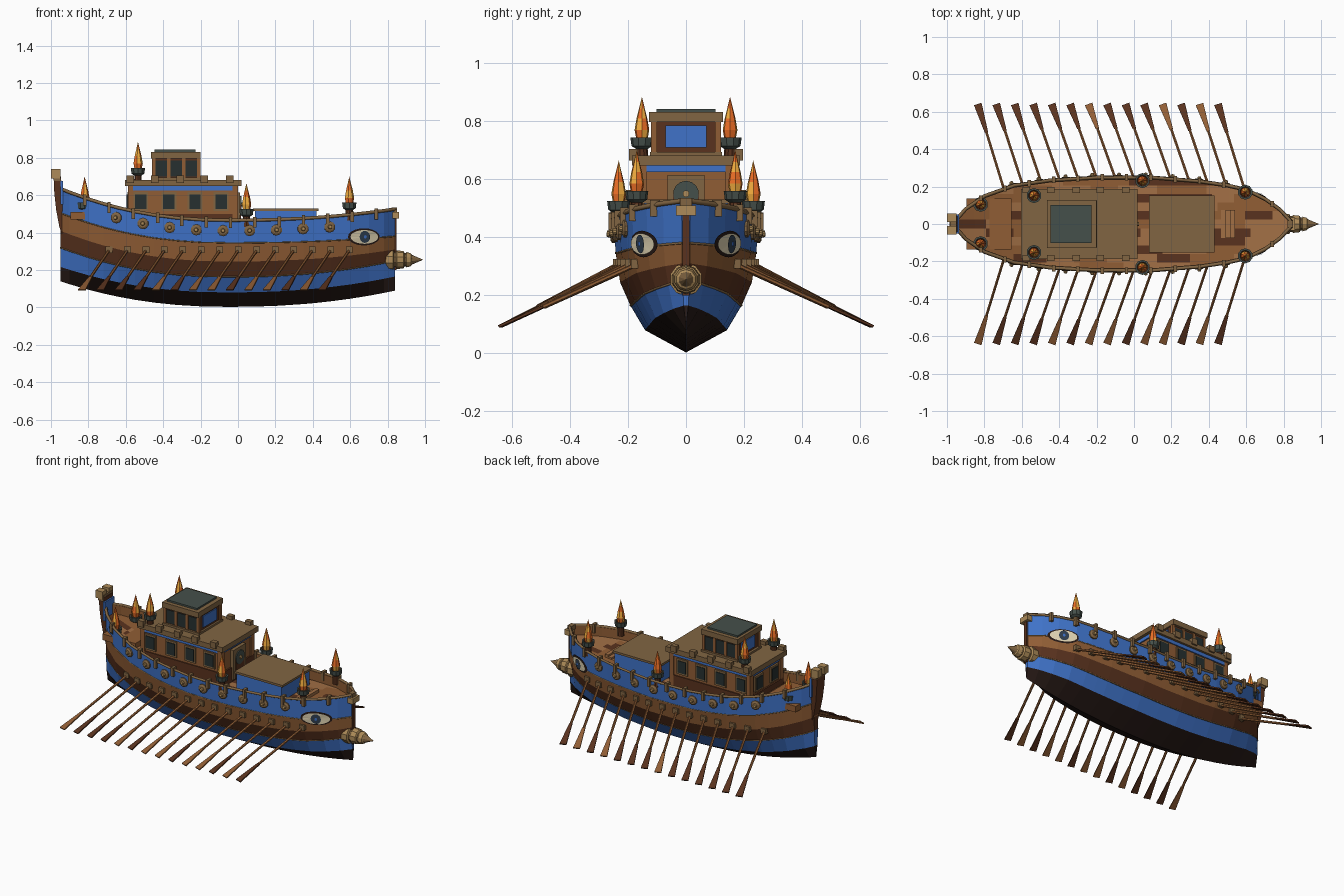
import bpy, bmesh, math, random
from mathutils import Vector, Matrix

if "Cube" in bpy.data.objects:
    bpy.data.objects.remove(bpy.data.objects["Cube"])
random.seed(4)

COL = dict(blue=(.05, .17, .58), brown=(.28, .11, .035), dark=(.10, .032, .013), black=(.02, .01, .008),
           tan=(.22, .13, .055), gold=(.42, .26, .10), slate=(.06, .08, .07), glass=(.02, .03, .03),
           wood=(.36, .16, .06), orange=(.85, .16, .02), yellow=(.9, .42, .05), cream=(.75, .66, .45), iris=(.03, .05, .08))
MAT = {}
for k, c in COL.items():
    MAT[k] = bpy.data.materials.new(k)
    MAT[k].diffuse_color = (*c, 1)

def make(name, verts, faces, mats, idx=None):
    me = bpy.data.meshes.new(name)
    me.from_pydata(verts, [], faces)
    mats = [mats] if isinstance(mats, str) else mats
    for m in mats:
        me.materials.append(MAT[m])
    if idx:
        me.polygons.foreach_set("material_index", idx)
    bm = bmesh.new()
    bm.from_mesh(me)
    bmesh.ops.remove_doubles(bm, verts=bm.verts, dist=1e-5)
    bmesh.ops.recalc_face_normals(bm, faces=bm.faces)
    bm.to_mesh(me)
    bm.free()
    ob = bpy.data.objects.new(name, me)
    bpy.context.collection.objects.link(ob)
    return ob

def box(name, x0, x1, y0, y1, z0, z1, mat):
    v = [(x, y, z) for x in (x0, x1) for y in (y0, y1) for z in (z0, z1)]
    return make(name, v, [(0, 1, 3, 2), (4, 6, 7, 5), (0, 4, 5, 1), (2, 3, 7, 6), (0, 2, 6, 4), (1, 5, 7, 3)], mat)

def lathe(name, prof, pos, axis, mats, n=8, pick=None):
    q = Vector(axis).to_track_quat('Z', 'Y')
    v = [Vector(pos) + q @ Vector((r * math.cos(a), r * math.sin(a), h))
         for r, h in prof for a in [2 * math.pi * (i + .5) / n for i in range(n)]]
    f, idx = [], []
    for j in range(len(prof) - 1):
        for i in range(n):
            k = (i + 1) % n
            f.append((j * n + i, j * n + k, j * n + n + k, j * n + n + i))
            idx.append(pick(j) if pick else 0)
    return make(name, v, f, mats, idx)

def interp(pts, x):
    for (a, u), (b, w) in zip(pts, pts[1:]):
        if x <= b:
            return u + (w - u) * (x - a) / (b - a)
    return pts[-1][1]

# hull shape: beam along the length and six section levels
BEAM = [(-.95, .10), (-.9, .33), (-.8, .61), (-.64, .84), (-.45, .95), (-.2, 1.01), (.1, 1.01),
        (.35, .93), (.5, .84), (.6, .75), (.7, .55), (.78, .32), (.84, .06)]
MIDZ = [.003, .08, .165, .245, .345, .465]
MIDY = [0, .14, .19, .225, .24, .248]
STERN = [.137, .137, .155, .165, .16, .17]
BOW = [.087, .085, .085, .065, .035, .06]

def level(x, j):
    t = (-.05 - x) / .9 if x < -.05 else (x + .05) / .89
    return MIDZ[j] + (STERN if x < -.05 else BOW)[j] * t ** 2.2

def width(x, j=5):
    return MIDY[j] * interp(BEAM, x)

def hull_y(x, z):
    return interp([(level(x, j), width(x, j)) for j in range(6)], z)

XS = sorted(set([b[0] for b in BEAM] + [-.72, -.55, -.33, -.05, .22, .42]))

# hull loft with painted bands, rail top and inner bulwark
v, f, idx = [], [], []
for s in (1, -1):
    base = len(v)
    for x in XS:
        sec = [(width(x, j), level(x, j)) for j in range(6)]
        inner = max(width(x) - .014, .002)
        sec += [(inner, sec[5][1]), (inner, sec[5][1] - .065)]
        v += [(x, s * y, z) for y, z in sec]
    for i in range(len(XS) - 1):
        for j in range(7):
            a = base + i * 8 + j
            f.append((a, a + 1, a + 9, a + 8))
            idx.append((0, 1, 2, 3, 1, 3, 3)[j])
n = len(XS) * 8
for e in (0, n - 8):
    for j in range(5):
        f.append((e + j, e + j + 1, n + e + j + 1, n + e + j))
        idx.append((0, 1, 2, 3, 1)[j])
make("hull", v, f, ["black", "blue", "dark", "brown"], idx)

# deck planks, each row broken into random lengths
v, f, idx = [], [], []
ROWS = 11
for r in range(ROWS):
    y0, y1 = -.25 + .5 * r / ROWS, -.25 + .5 * (r + 1) / ROWS
    tone, left = 0, 0
    for i in range(60):
        if left == 0:
            tone, left = random.randrange(3), random.randint(4, 9)
        left -= 1
        xa, xb = -.94 + 1.77 * i / 60, -.94 + 1.77 * (i + 1) / 60
        q = []
        for x, y in ((xa, y0), (xb, y0), (xb, y1), (xa, y1)):
            w = max(width(x) - .01, .002)
            q.append((x, max(-w, min(w, y)), level(x, 5) - .06))
        if max(p[1] for p in q) - min(p[1] for p in q) > .002:
            f.append(tuple(range(len(v), len(v) + 4)))
            v += q
            idx.append(tone)
make("deck_planks", v, f, ["brown", "wood", "dark"], idx)

# rails and thin strakes following the hull
def strake(name, j, depth, mat):
    for s in (1, -1):
        cu = bpy.data.curves.new(name, 'CURVE')
        cu.dimensions = '3D'
        cu.bevel_depth, cu.bevel_resolution, cu.use_fill_caps = depth, 0, True
        sp = cu.splines.new('POLY')
        sp.points.add(len(XS) - 1)
        for p, x in zip(sp.points, XS):
            p.co = (x, s * (width(x, j) - .002), level(x, j), 1)
        cu.materials.append(MAT[mat])
        bpy.context.collection.objects.link(bpy.data.objects.new(name, cu))

strake("top_rail", 5, .010, "tan")
strake("upper_strake", 4, .005, "tan")
strake("lower_strake", 2, .005, "tan")

for s in (1, -1):
    # oars with ports
    for i in range(14):
        x = -.69 + .0988 * i
        y = hull_y(x, .31)
        box("oar_port", x - .018, x + .018, s * (y - .03), s * (y + .015), .292, .326, "tan")
        a, tip = Vector((x, s * y, .305)), Vector((-.835 + .0988 * i, s * .64, .093))
        d = (tip - a).normalized()
        neck = a + (tip - a) * .68
        lathe("oar_shaft", [(0, 0), (.008, 0), (.008, (neck - a).length), (0, (neck - a).length)], a, d, "brown", 6)
        side = d.cross(Vector((0, 0, 1))).normalized()
        up = side.cross(d) * .004
        pts = [p + side * w + u for u in (up, -up) for p, w in
               ((neck, -.009), (neck, .009), (tip, .021), (tip, -.021))]
        make("oar_blade", pts, [(0, 1, 2, 3), (7, 6, 5, 4), (0, 4, 5, 1), (1, 5, 6, 2), (2, 6, 7, 3), (3, 7, 4, 0)],
             random.choice(["dark", "dark", "brown"]))
    # shields and rail posts
    for i in range(9):
        x = -.65 + .1425 * i
        z = level(x, 5) - .055
        nrm = Vector((width(x - .02) - width(x + .02), s * .04, 0))
        lathe("shield", [(0, -.01), (.03, -.01), (.03, .008), (.02, .014), (.012, .014), (.009, .026), (0, .028)],
              (x, s * hull_y(x, z), z), nrm, ["tan", "gold"], 10, lambda j: int(j > 3))
    for i in range(13):
        x = -.82 + .13 * i
        y, z = width(x), level(x, 5)
        box("rail_post", x - .009, x + .009, s * (y - .018), s * (y + .016), z - .04, z + .018, "tan")
    # painted eyes that follow the bow
    for name, rx, rz, off, m in (("eye_outline", .085, .046, .004, "black"), ("eye_white", .074, .037, .008, "cream"),
                                 ("eye_iris", .028, .032, .012, "iris"), ("eye_glint", .008, .009, .015, "blue")):
        ring = []
        for k in range(20):
            a = k * math.pi / 10
            x, z = .67 + rx * math.cos(a), .377 + rz * math.sin(a)
            ring.append((x + off * .7, s * (hull_y(x, z) + off), z))
        c = (.67 + off * .7, s * (hull_y(.67, .377) + off), .377)
        make(name, ring + [c], [(k, (k + 1) % 20, 20) for k in range(20)], m)
    # braziers with flames
    for x, y, tip in ((-.82, .105, .70), (-.535, .152, .885), (.045, .232, .665), (.595, .17, .70)):
        z = tip - .145
        lathe("brazier", [(0, -.09), (.022, -.09), (.02, -.035), (.036, -.025), (.04, .005), (.03, .005), (.02, -.01), (0, -.01)],
              (x, s * y, z), (0, 0, 1), ["slate", "dark"], 10, lambda j: int(j < 2 or j > 4))
        lathe("flame", [(0, -.01), (.018, -.01), (.026, .03), (.019, .07), (.010, .105), (0, .145)],
              (x, s * y, z), (0, 0, 1), ["orange", "yellow"], 7, lambda j: int(random.random() < .35))
    # cabin side windows and battlements
    for x in (-.52, -.37, -.23, -.09):
        box("cabin_window_frame", x - .04, x + .04, s * .16, s * .172, .515, .617, "tan")
        box("cabin_window", x - .03, x + .03, s * .16, s * .176, .527, .605, "glass")
    for x in (-.575, -.445, -.31, -.18, -.045):
        box("battlement", x - .02, x + .02, s * .165, s * .197, .665, .705, "tan")
    for x in (-.41, -.33, -.25):
        box("tower_window", x - .03, x + .03, s * .1, s * .116, .70, .785, "glass")
    for x in (-.45, -.37, -.29, -.21):
        box("tower_post", x - .009, x + .009, s * .1, s * .12, .68, .80, "brown")
    # stern head blocks
    box("stern_head", -1.0, -.95, s * .012, s * .055, .69, .74, "gold")

# main cabin
box("cabin_walls", -.58, -.01, -.165, .165, .40, .66, "brown")
box("cabin_blue_band", -.588, -.002, -.172, .172, .625, .648, "blue")
box("cabin_roof", -.605, .018, -.187, .187, .648, .682, "tan")
box("cabin_plinth", -.59, 0, -.172, .172, .40, .50, "dark")
for y in (-.155, .155):
    for x in (-.575, -.015):
        box("cabin_corner_post", x - .014, x + .014, y - .018, y + .018, .40, .65, "brown")
# arched front door and rear windows
box("door_frame", -.012, .012, -.064, .064, .42, .615, "tan")
box("door", -.01, .016, -.045, .045, .42, .55, "dark")
lathe("door_arch", [(0, 0), (.045, 0), (.045, .018), (0, .018)], (0, 0, .55), (1, 0, 0), "slate", 14)
lathe("door_boss", [(.012, 0), (.012, .026), (0, .026)], (0, 0, .55), (1, 0, 0), "gold", 8)
for y in (-.08, .08):
    box("rear_window_frame", -.592, -.57, y - .04, y + .04, .515, .617, "tan")
    box("rear_window", -.596, -.57, y - .03, y + .03, .527, .605, "glass")

# upper lookout room
box("tower_walls", -.45, -.21, -.112, .112, .67, .80, "dark")
box("tower_front_panel", -.22, -.204, -.07, .07, .71, .785, "blue")
box("tower_rear_panel", -.456, -.44, -.07, .07, .71, .785, "blue")
box("tower_base", -.465, -.198, -.125, .125, .68, .695, "tan")
box("tower_roof", -.465, -.2, -.128, .128, .797, .832, "tan")
box("tower_roof_cap", -.447, -.228, -.102, .102, .83, .843, "slate")

# cargo house, foredeck steps and stern platform
box("cargo_house", .09, .42, -.145, .145, .40, .523, "blue")
box("cargo_roof", .08, .43, -.152, .152, .516, .530, "tan")
for i in range(3):
    box("foredeck_step", .465 + .025 * i, .54, -.075, .075, .40, .425 + .012 * i, "wood")
box("stern_platform", -.895, -.655, -.135, .135, .47, .51, "brown")

# curved stern post swept from a short profile
path = [(-.90, .33, .03), (-.935, .43, .032), (-.952, .52, .036), (-.962, .61, .04), (-.966, .70, .045)]
v = [(x + dx, sy * w, z) for x, z, w in path for dx, sy in ((-.02, -1), (.02, -1), (.02, 1), (-.02, 1))]
f = [(4 * i + k, 4 * i + (k + 1) % 4, 4 * i + 4 + (k + 1) % 4, 4 * i + 4 + k) for i in range(4) for k in range(4)]
make("stern_post", v, f + [(0, 1, 2, 3), (16, 17, 18, 19)], "dark")
box("stern_cap", -.985, -.948, -.05, .05, .675, .715, "tan")
box("stern_panel", -.95, -.935, -.05, .05, .55, .675, "blue")

# stem strip, bow head and stepped ram
box("stem", .825, .848, -.012, .012, .20, .49, "dark")
box("bow_head", .825, .862, -.035, .035, .475, .51, "gold")
box("bow_cap", .82, .85, -.02, .02, .505, .535, "tan")
lathe("ram", [(0, -.04), (.057, -.04), (.057, .02), (.044, .025), (.044, .035), (.05, .04), (.046, .075), (.036, .08),
              (.036, .088), (.041, .092), (.034, .115), (.026, .12), (0, .18)], (.81, 0, .255), (1, 0, 0),
      ["gold", "tan"], 10, lambda j: int(j in (3, 7, 11)))

for m in bpy.data.materials:
    if m.users and not m.is_grease_pencil:
        m.use_nodes = True
        m.node_tree.nodes["Principled BSDF"].inputs["Base Color"].default_value = m.diffuse_color
